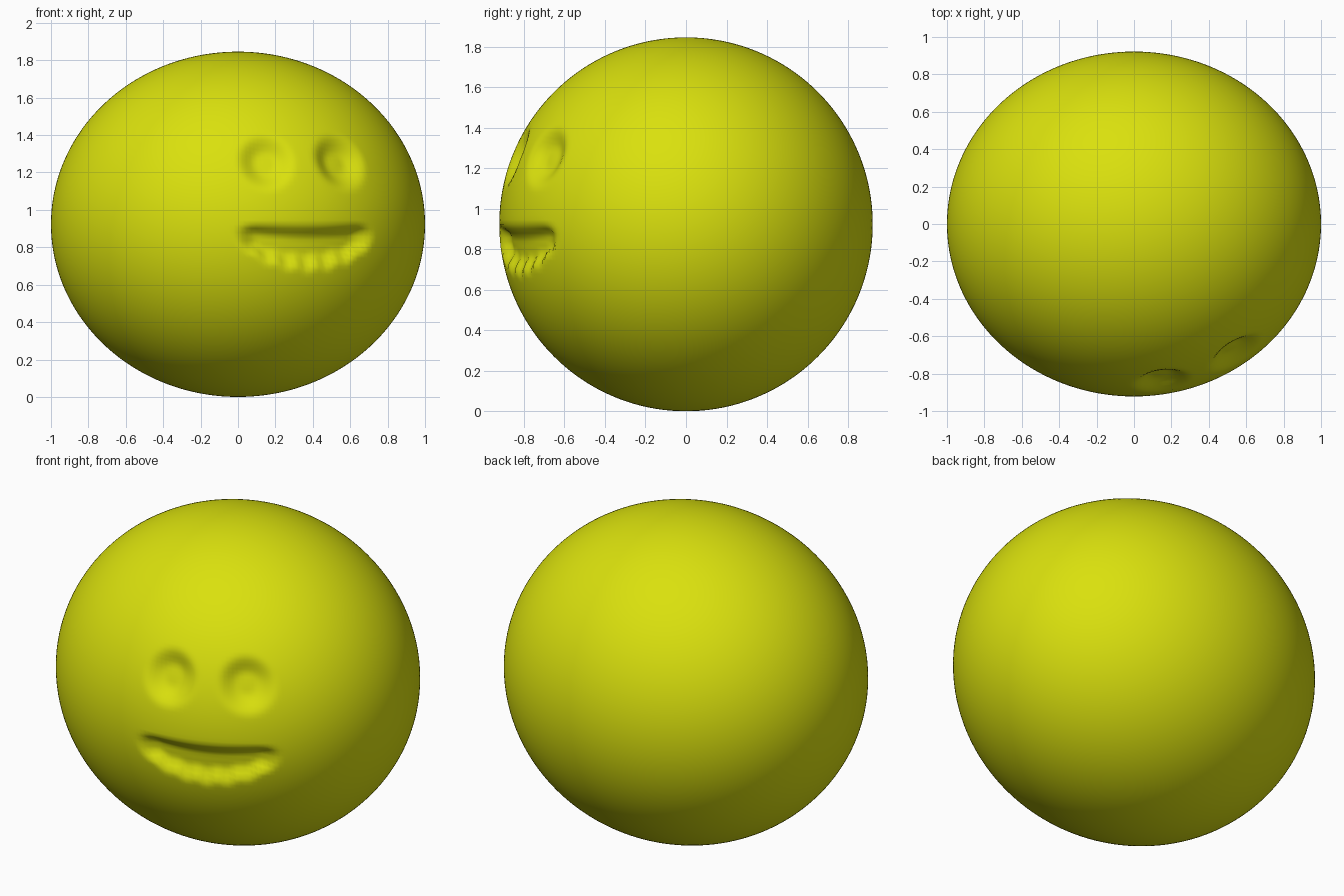
import bpy, bmesh, math

if "Cube" in bpy.data.objects:
    bpy.data.objects.remove(bpy.data.objects["Cube"])

RX, RY, RZ = 1.0, 0.922, 0.923

def smooth_step(t):
    t = max(0.0, min(1.0, t))
    return t * t * (3 - 2 * t)

def dent(az, z):
    """Depth of the carved face at an azimuth (0 = front) and a height."""
    u = az - 0.42
    depth = 0.0
    # two rounded eye sockets, steeper at the top
    for side in (-1, 1):
        du = (u - side * 0.245) / 0.19
        dz = z - 1.27
        dz /= 0.14 if dz > 0 else 0.18
        r = math.hypot(du, dz)
        depth = max(depth, 0.05 * smooth_step((1 - r) / 0.7))
    # curved smiling mouth with slightly toothed lower edge
    k = abs(u) / 0.44
    if k < 1:
        dz = z - (0.80 + 0.07 * k * k)
        half = 0.13 * math.sqrt(1 - k * k) + 0.001
        if dz < 0:
            half *= 1 + 0.12 * math.cos(u * 50)
        depth = max(depth, 0.055 * smooth_step((1 - abs(dz) / half) / 0.7) * smooth_step((1 - k) / 0.3))
    return depth

# smooth ellipsoid body with the face pressed into the front right
mesh = bpy.data.meshes.new("body")
bm = bmesh.new()
bmesh.ops.create_uvsphere(bm, u_segments=256, v_segments=128, radius=1.0)
for v in bm.verts:
    n = v.co.normalized()
    x, y, z = n.x * RX, n.y * RY, n.z * RZ + RZ
    d = dent(math.atan2(x, -y), z) if y < 0.2 else 0.0
    v.co = (x - n.x * d, y - n.y * d, z - n.z * d)
for f in bm.faces:
    f.smooth = True
bm.to_mesh(mesh)
bm.free()
body = bpy.data.objects.new("body", mesh)
bpy.context.collection.objects.link(body)

mat = bpy.data.materials.new("yellow green")
mat.diffuse_color = (0.70, 0.75, 0.004, 1)
mat.use_nodes = True
mat.node_tree.nodes["Principled BSDF"].inputs["Base Color"].default_value = mat.diffuse_color
mesh.materials.append(mat)
